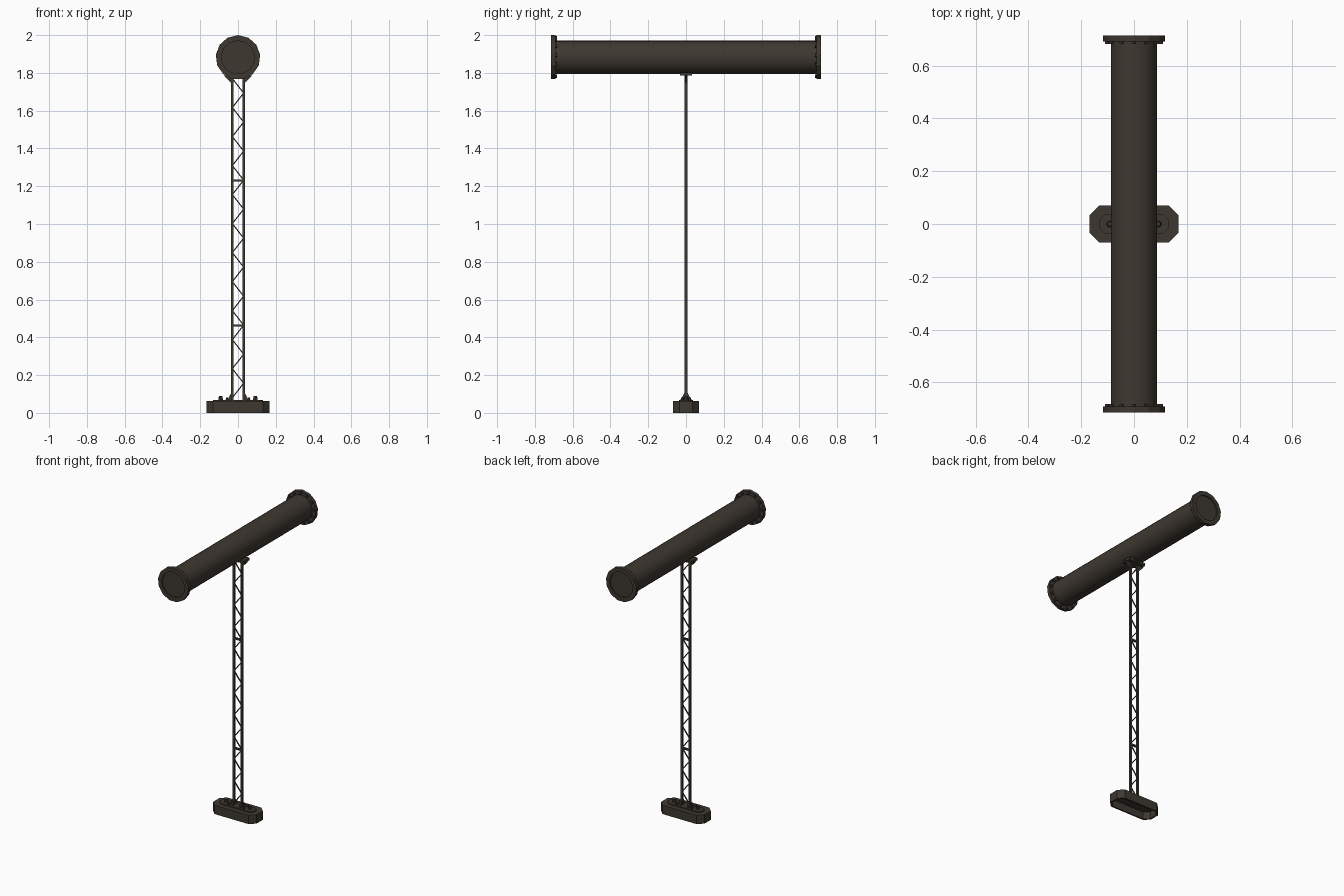
import bpy, bmesh, math
from mathutils import Vector, Matrix

if "Cube" in bpy.data.objects:
    bpy.data.objects.remove(bpy.data.objects["Cube"])

mat = bpy.data.materials.new("dark brown metal")
mat.diffuse_color = (0.048, 0.039, 0.030, 1)
mat.use_nodes = True
mat.node_tree.nodes["Principled BSDF"].inputs["Base Color"].default_value = mat.diffuse_color

PIPE_Z = 1.882


def finish(bm, name, smooth=False):
    bmesh.ops.recalc_face_normals(bm, faces=bm.faces)
    me = bpy.data.meshes.new(name)
    bm.to_mesh(me)
    bm.free()
    me.materials.append(mat)
    ob = bpy.data.objects.new(name, me)
    bpy.context.collection.objects.link(ob)
    if smooth:
        bpy.ops.object.select_all(action='DESELECT')
        ob.select_set(True)
        bpy.context.view_layer.objects.active = ob
        bpy.ops.object.shade_smooth_by_angle(angle=math.radians(35))
    return ob


def box(bm, center, size, rot=None):
    m = Matrix.Translation(center) @ (rot or Matrix()) @ Matrix.Diagonal((*size, 1))
    bmesh.ops.create_cube(bm, size=1, matrix=m)


def cone(bm, center, r1, r2, depth, sides, rot=None):
    bmesh.ops.create_cone(bm, cap_ends=True, segments=sides, radius1=r1, radius2=r2, depth=depth,
                          matrix=Matrix.Translation(center) @ (rot or Matrix()))


def strip(bm, a, b, w, t):
    """Flat bar from a to b in the x-z plane."""
    a, b = Vector(a), Vector(b)
    d = b - a
    box(bm, (a + b) / 2, (w, t, d.length), Matrix.Rotation(math.atan2(d.x, d.z), 4, 'Y'))


def ring(bm, r, y, n):
    return [bm.verts.new((r * math.sin(2 * math.pi * i / n), y,
                          PIPE_Z + r * math.cos(2 * math.pi * i / n))) for i in range(n)]


def bridge(bm, a, b):
    n = len(a)
    for i in range(n):
        bm.faces.new((a[i], a[(i + 1) % n], b[(i + 1) % n], b[i]))


# Horizontal pipe
bm = bmesh.new()
cone(bm, (0, 0, PIPE_Z), 0.0885, 0.0885, 1.39, 26, Matrix.Rotation(math.pi / 2, 4, 'X'))
finish(bm, "pipe", True)

# End flanges with a shallow recessed cap, and bolts behind them
N = 13
for s, label in ((-1, "front"), (1, "back")):
    bm = bmesh.new()
    prof = [(0.084, 0.692), (0.118, 0.692), (0.118, 0.715), (0.088, 0.715), (0.088, 0.706)]
    rings = [ring(bm, r, s * y, N) for r, y in prof]
    for a, b in zip(rings, rings[1:]):
        bridge(bm, a, b)
    bm.faces.new(rings[0])
    bm.faces.new(rings[-1])
    finish(bm, label + "_flange")
    bm = bmesh.new()
    for i in range(N):
        a = 2 * math.pi * i / N
        cone(bm, (0.103 * math.sin(a), s * 0.688, PIPE_Z + 0.103 * math.cos(a)),
             0.009, 0.009, 0.012, 6, Matrix.Rotation(math.pi / 2, 4, 'X'))
    finish(bm, label + "_flange_bolts")

# Mast rails
RAIL = 0.030
bm = bmesh.new()
for s in (-1, 1):
    box(bm, (s * RAIL, 0, 0.925), (0.014, 0.015, 1.75))
finish(bm, "mast_rails")

# Zigzag lattice and cross bars
bm = bmesh.new()
Z0, STEP = 1.77, 0.0768
for i in range(22):
    s = -1 if i % 2 == 0 else 1
    strip(bm, (s * RAIL, 0, Z0 - i * STEP), (-s * RAIL, 0, Z0 - (i + 1) * STEP), 0.006, 0.006)
for z in (1.23, 0.463):
    box(bm, (0, 0, z), (0.06, 0.012, 0.012))
finish(bm, "mast_lattice")

# Saddle plate under the pipe with side gussets
bm = bmesh.new()
box(bm, (0, 0, 1.794), (0.13, 0.066, 0.018))
finish(bm, "saddle_plate")


def prism(bm, pts, axis, thick, offset):
    """Extrude an outline: axis 'Y' takes (x, z) points, 'X' takes (y, z)."""
    rows = []
    for t in (-thick / 2, thick / 2):
        rows.append([bm.verts.new((p, t + offset, z) if axis == 'Y' else (t + offset, p, z))
                     for p, z in pts])
    bridge(bm, *rows)
    for r in rows:
        bm.faces.new(r)


bm = bmesh.new()
for s in (-1, 1):
    prism(bm, [(s * 0.034, 1.745), (s * 0.034, 1.787), (s * 0.075, 1.787)], 'Y', 0.012, 0)
finish(bm, "saddle_gussets")

# Base block: chamfered octagon, bevelled top edge, open underneath
bm = bmesh.new()


def octagon(hx, hy, c, z):
    pts = [(hx, hy - c), (hx - c, hy), (c - hx, hy), (-hx, hy - c),
           (-hx, c - hy), (c - hx, -hy), (hx - c, -hy), (hx, c - hy)]
    return [bm.verts.new((x, y, z)) for x, y in pts]


levels = [octagon(0.158, 0.06, 0.032, 0.05), octagon(0.158, 0.06, 0.032, 0.0),
          octagon(0.168, 0.07, 0.036, 0.0), octagon(0.168, 0.07, 0.036, 0.062)]
for a, b in zip(levels, levels[1:]):
    bridge(bm, a, b)
bm.faces.new(levels[0])
bm.faces.new(levels[-1])
finish(bm, "base_block")

# Foot plate on the base
bm = bmesh.new()
top, low = octagon(0.132, 0.036, 0.022, 0.069), octagon(0.132, 0.036, 0.022, 0.06)
bridge(bm, top, low)
bm.faces.new(top)
bm.faces.new(low)
finish(bm, "foot_plate")

# Anchor bolts and foot gussets
bm = bmesh.new()
for s in (-1, 1):
    cone(bm, (s * 0.092, 0, 0.078), 0.013, 0.009, 0.022, 8)
    for y in (-0.02, 0.02):
        cone(bm, (s * 0.058, y, 0.074), 0.009, 0.006, 0.016, 6)
finish(bm, "anchor_bolts")

bm = bmesh.new()
for s in (-1, 1):
    prism(bm, [(-0.03, 0.066), (0.03, 0.066), (0.008, 0.108), (-0.008, 0.108)], 'X', 0.01, s * RAIL)
    prism(bm, [(s * 0.034, 0.066), (s * 0.058, 0.066), (s * 0.036, 0.105)], 'Y', 0.01, 0)
finish(bm, "foot_gussets")
